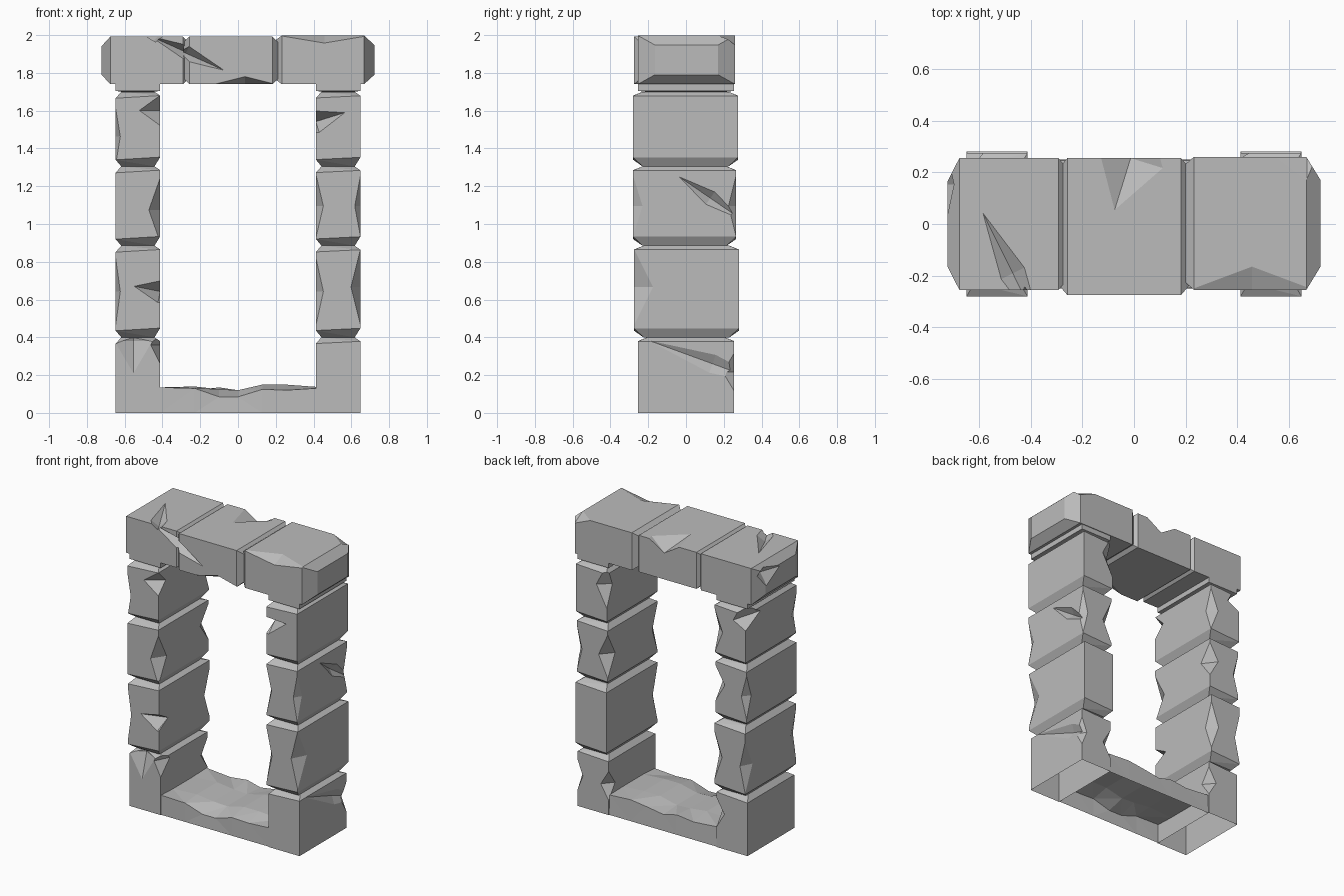
import bpy
import bmesh
from mathutils import Vector, Euler

if "Cube" in bpy.data.objects:
    bpy.data.objects.remove(bpy.data.objects["Cube"], do_unlink=True)

stone_grey = bpy.data.materials.new("stone_grey")
stone_grey.use_nodes = True
grey = (0.5, 0.5, 0.5, 1)
stone_grey.diffuse_color = grey
stone_grey.node_tree.nodes["Principled BSDF"].inputs["Base Color"].default_value = grey


def add_object(name, bm):
    bmesh.ops.recalc_face_normals(bm, faces=bm.faces)
    mesh = bpy.data.meshes.new(name)
    bm.to_mesh(mesh)
    bm.free()
    mesh.materials.append(stone_grey)
    obj = bpy.data.objects.new(name, mesh)
    bpy.context.collection.objects.link(obj)
    return obj


def hull(name, points):
    bm = bmesh.new()
    verts = [bm.verts.new(p) for p in points]
    bmesh.ops.convex_hull(bm, input=verts)
    bmesh.ops.dissolve_limit(bm, angle_limit=0.01, verts=bm.verts, edges=bm.edges)
    return add_object(name, bm)


def chip_cutter(position, radii, turn):
    # Eight-sided wedge that leaves a faceted notch
    rotation = Euler(turn).to_matrix()
    points = []
    for axis in range(3):
        for side in (-1, 1):
            p = Vector((0, 0, 0))
            p[axis] = side * radii[axis]
            points.append(position + rotation @ p)
    return hull("chip_cutter", points)


def carve(obj, cutters):
    for cutter in cutters:
        mod = obj.modifiers.new("chip", "BOOLEAN")
        mod.operation = "DIFFERENCE"
        mod.solver = "EXACT"
        mod.object = cutter
    bpy.context.view_layer.update()
    graph = bpy.context.evaluated_depsgraph_get()
    carved = bpy.data.meshes.new_from_object(obj.evaluated_get(graph))
    obj.modifiers.clear()
    obj.data = carved
    for cutter in cutters:
        bpy.data.objects.remove(cutter, do_unlink=True)


def stone(name, low, high, axis, tapers, insets, chips=(), tilt=0):
    # Block narrowed at both ends of one axis; chips use block coordinates -1..1
    low, high = Vector(low), Vector(high)
    center, half = (low + high) / 2, (high - low) / 2
    a, b = [i for i in range(3) if i != axis]
    points = []
    for side, taper, inset in zip((-1, 1), tapers, insets):
        for full in (True, False):
            for sa in (-1, 1):
                for sb in (-1, 1):
                    p = center.copy()
                    p[axis] += side * (half[axis] - (taper if full else 0))
                    p[a] += sa * (half[a] - (0 if full else inset[0]))
                    p[b] += sb * (half[b] - (0 if full else inset[1]))
                    if full and taper:
                        p.z += tilt * (p.x - center.x)
                    points.append(p)
    obj = hull(name, points)
    cutters = []
    for spot, radii, *turn in chips:
        position = center + Vector(s * h for s, h in zip(spot, half))
        cutters.append(chip_cutter(position, radii, turn[0] if turn else (0, 0, 0)))
    if cutters:
        carve(obj, cutters)
    return obj


def open_bottom(obj):
    bm = bmesh.new()
    bm.from_mesh(obj.data)
    under = [f for f in bm.faces if f.calc_center_median().z < 0.001]
    bmesh.ops.delete(bm, geom=under, context="FACES")
    bm.to_mesh(obj.data)
    bm.free()


# Pillar chips, bottom stone to top stone
right_chips = [
    [((-1, 1, 0), (.06, .07, .1)), ((1, 1, .08), (.04, .06, .1)),
     ((1, .55, .3), (.03, .36, .05), (-.35, 0, 0))],
    [((1, -1, .1), (.05, .1, .2)), ((-1, -1, 0), (.04, .05, .18))],
    [((-1, -1, 0), (.04, .06, .17)), ((1, -1, 0), (.03, .05, .16)),
     ((1, 1, 0), (.04, .04, .16)), ((-1, 1, 0), (.07, .08, .15)),
     ((1, .5, .2), (.04, .2, .04), (-.6, 0, 0))],
    [((-1, -1, .2), (.16, .1, .06), (0, -.3, 0)), ((-1, 1, .4), (.08, .06, .15))],
]
left_chips = [
    [((-.2, -1, .9), (.1, .05, .17)), ((1, -1, .8), (.05, .1, .1)),
     ((1, 1, .2), (.06, .07, .1))],
    [((1, -1, 0), (.14, .1, .06), (0, .2, 0)), ((-1, -1, 0), (.025, .06, .18)),
     ((1, 1, 0), (.06, .06, .17)), ((-1, 1, -.1), (.04, .08, .18))],
    [((1, -1, -.1), (.06, .09, .17)), ((1, 1, .2), (.07, .09, .12)),
     ((-1, 1, 0), (.04, .05, .15))],
    [((1, -1, .5), (.11, .08, .08)), ((-1, -1, -.2), (.025, .06, .15)),
     ((1, 1, 0), (.06, .05, .15)), ((-1, 1, .7), (.1, .16, .1), (0, .3, 0))],
]

# Pillars
levels = [0, .4, .885, 1.305, 1.7]
fronts = [-.255, -.275, -.28, -.28]
backs = [.255, .28, .265, .275]
inner, outer = .412, .648
names = ["foot", "lower", "middle", "upper"]
for label, sign, chips, tilt in (("left", 1, right_chips, .05), ("right", -1, left_chips, .06)):
    x0, x1 = sorted((sign * inner, sign * outer))
    for i, part in enumerate(names):
        foot = i == 0
        obj = stone(f"{label}_{part}_stone", (x0, fronts[i], levels[i]),
                    (x1, backs[i], levels[i + 1]), 2,
                    (0 if foot else .042, .027),
                    ((0, 0) if foot else (.03, .05), (.03, .05)), chips[i], tilt)
        if foot:
            open_bottom(obj)
    stone(f"{label}_lintel_seat", (x0, -.255, 1.7), (x1, .255, 1.745), 2,
          (.005, .005), ((.03, .04), (0, 0)))

# Lintel stones
seam, end = (.035, .03), (.09, .05)
crack = (.22, .06, .04)
stone("lintel_right_stone", (-.722, -.255, 1.74), (-.262, .255, 1.992), 0,
      (.046, .03), (end, seam),
      [((1, -1, .3), crack, (0, .42, 0)),
       ((.1, -.75, 1), (.05, .26, .04), (0, 0, .46)),
       ((-1, .6, .5), (.05, .14, .08))])
stone("lintel_middle_stone", (-.288, -.275, 1.74), (.212, .255, 1.992), 0,
      (.03, .03), (seam, seam),
      [((-.95, -1, .3), crack, (0, .42, 0)),
       ((.3, -1, -1), (.16, .08, .04)),
       ((.1, 1, 1), (.13, .21, .07), (0, 0, -.3))])
stone("lintel_left_stone", (.192, -.255, 1.74), (.722, .26, 1.998), 0,
      (.04, .055), (seam, end),
      [((0, -1, 1), (.24, .09, .04)),
       ((.8, 1, 1), (.12, .09, .05))])

# Worn threshold, open underneath
stations = [-.412, -.23, -.1, 0, .13, .25, .412]
front_heights = [.135, .13, .085, .085, .125, .12, .13]
middle_heights = [.13, .14, .125, .12, .15, .15, .138]
back_heights = [.135, .12, .135, .11, .13, .145, .135]
bm = bmesh.new()
rows = []
for x, f, m, b in zip(stations, front_heights, middle_heights, back_heights):
    wear = .25 - .1 * (.135 - f)
    section = [(-.25, 0), (-wear, f), (-.12, m), (.1, m), (.245, b), (.25, 0)]
    rows.append([bm.verts.new((x, y, z)) for y, z in section])
for r, s in zip(rows, rows[1:]):
    for i in range(len(r) - 1):
        bm.faces.new((r[i], s[i], s[i + 1], r[i + 1]))
bm.faces.new(rows[0])
bm.faces.new(rows[-1])
bmesh.ops.triangulate(bm, faces=[f for f in bm.faces if len(f.verts) == 4])
add_object("threshold", bm)
